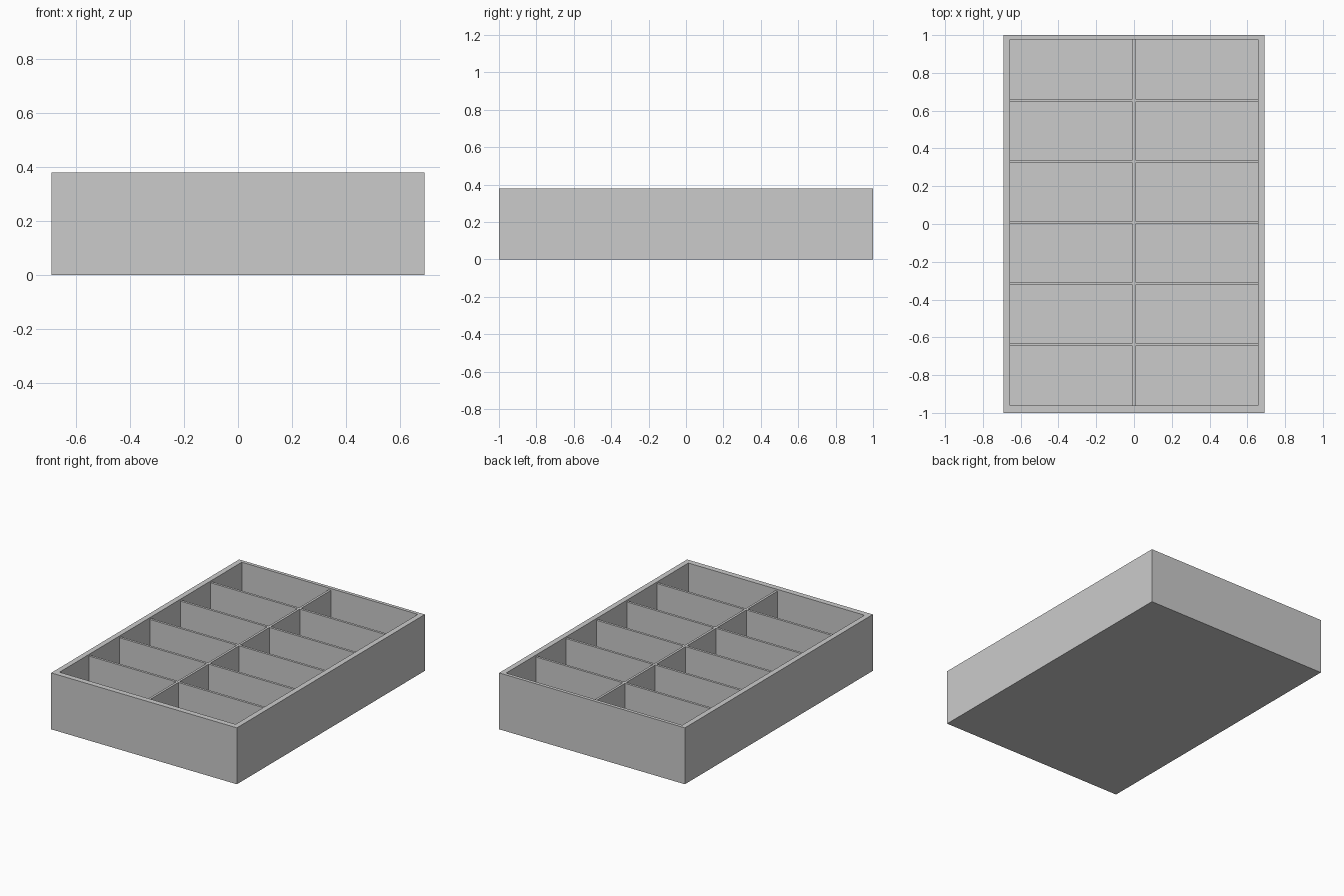
import bpy

if "Cube" in bpy.data.objects:
    bpy.data.objects.remove(bpy.data.objects["Cube"])

def box(name, x0, x1, y0, y1, z0, z1):
    bpy.ops.mesh.primitive_cube_add(size=1, location=((x0+x1)/2, (y0+y1)/2, (z0+z1)/2))
    ob = bpy.context.object
    ob.name = name
    ob.scale = (x1-x0, y1-y0, z1-z0)
    bpy.ops.object.transform_apply(location=False, rotation=False, scale=True)
    return ob

W, H = 0.692, 0.38            # outer half width, height
IN_X = 0.656                  # inner half width
FRONT, BACK = -0.962, 0.977   # inner faces of front and back walls
FLOOR, TOP = 0.005, 0.368     # floor thickness, divider top
T = 0.008                     # half divider thickness

# Bottom panel
box("floor_panel", -W, W, -1, 1, 0, FLOOR)

# Outer walls
box("front_wall", -W, W, -1, FRONT, FLOOR, H)
box("back_wall", -W, W, BACK, 1, FLOOR, H)
box("left_wall", -W, -IN_X, FRONT, BACK, FLOOR, H)
box("right_wall", IN_X, W, FRONT, BACK, FLOOR, H)

# Long centre divider
box("centre_divider", -T, T, FRONT, BACK, FLOOR, TOP)

# Five cross dividers on each side of the centre, making twelve bays
step = (BACK - FRONT) / 6
for i in range(1, 6):
    y = FRONT + i * step
    box(f"left_cross_divider_{i}", -IN_X, -T, y-T, y+T, FLOOR, TOP)
    box(f"right_cross_divider_{i}", T, IN_X, y-T, y+T, FLOOR, TOP)
